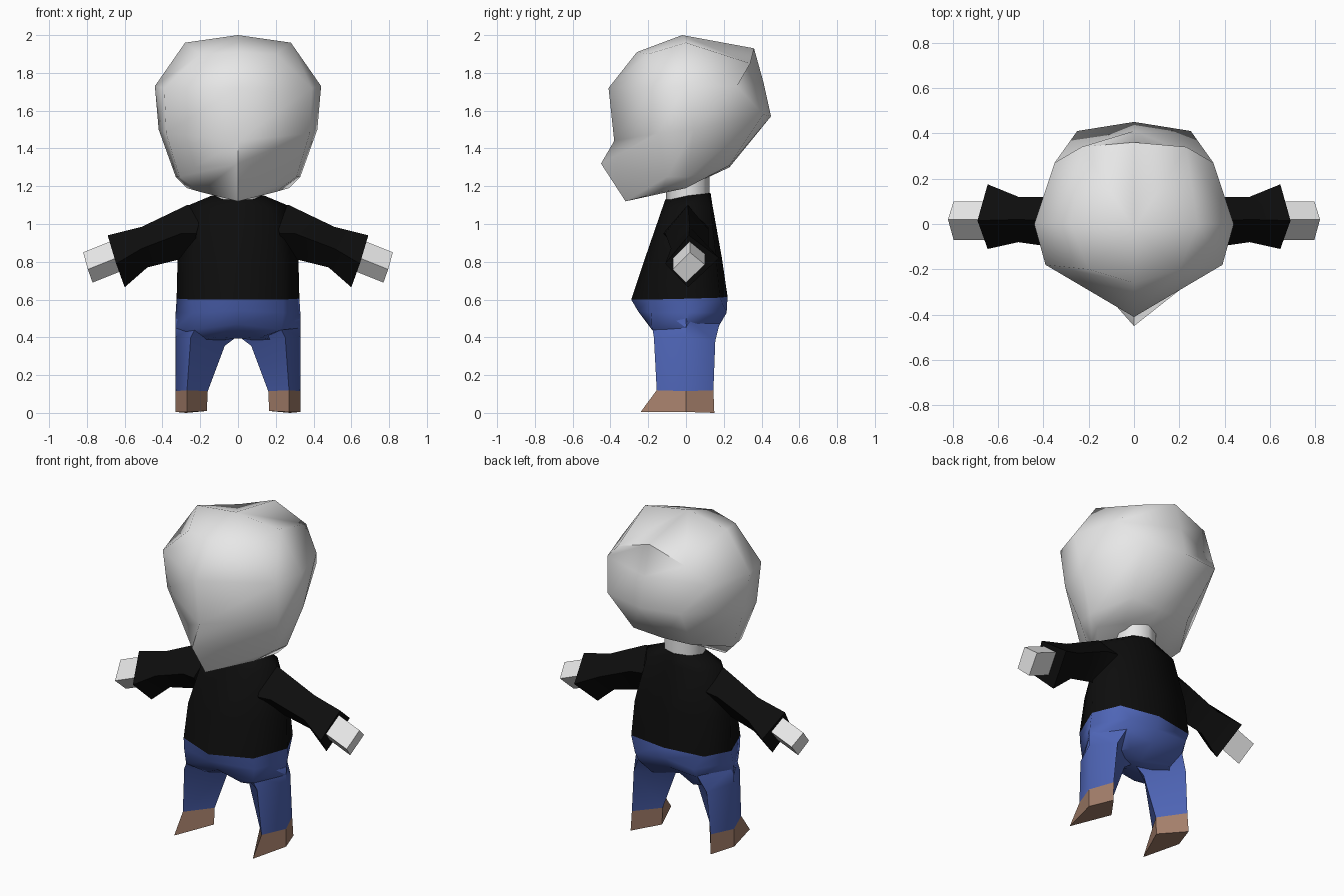
import bpy, bmesh, math
from mathutils import Vector

old = bpy.data.objects.get("Cube")
if old:
    bpy.data.objects.remove(old)


def material(name, r, g, b):
    m = bpy.data.materials.new(name)
    m.use_nodes = True
    m.diffuse_color = (r, g, b, 1)
    shader = m.node_tree.nodes["Principled BSDF"]
    shader.inputs["Base Color"].default_value = (r, g, b, 1)
    shader.inputs["Roughness"].default_value = 0.9
    return m


skin = material("pale_grey_skin", 0.8, 0.8, 0.8)
black = material("black_cloth", 0.004, 0.004, 0.004)
denim = material("blue_denim", 0.077, 0.13, 0.47)
leather = material("brown_leather", 0.37, 0.21, 0.145)


def loft(name, rings, mat, pole=None, angle=60):
    """Skin closed rings of points; close the far end with a cap or a pole."""
    bm = bmesh.new()
    loops = [[bm.verts.new(p) for p in ring] for ring in rings]
    n = len(loops[0])
    for low, high in zip(loops, loops[1:]):
        for i in range(n):
            j = (i + 1) % n
            bm.faces.new((low[i], low[j], high[j], high[i]))
    bm.faces.new(loops[0][::-1])
    if pole:
        tip = bm.verts.new(pole)
        for i in range(n):
            bm.faces.new((loops[-1][i], loops[-1][(i + 1) % n], tip))
    else:
        bm.faces.new(loops[-1])
    bmesh.ops.recalc_face_normals(bm, faces=bm.faces)
    mesh = bpy.data.meshes.new(name)
    bm.to_mesh(mesh)
    bm.free()
    mesh.materials.append(mat)
    ob = bpy.data.objects.new(name, mesh)
    bpy.context.collection.objects.link(ob)
    bpy.ops.object.select_all(action="DESELECT")
    ob.select_set(True)
    bpy.context.view_layer.objects.active = ob
    bpy.ops.object.shade_smooth_by_angle(angle=math.radians(angle))
    return ob


def whole(half):
    """Complete a half ring that runs from front centre to back centre."""
    return half + [(-x, y, z) for x, y, z in half[-2:0:-1]]


def pair(name, rings, mat, angle=60):
    """Make a part on the left side and mirror it to the right."""
    for side, s in (("left", 1), ("right", -1)):
        loft(side + "_" + name, [[(s * x, y, z) for x, y, z in r] for r in rings], mat, angle=angle)


# Head: jaw to crown, with a ridge down the face
head = [
    [(0, -.32, 1.12), (.2, -.13, 1.17), (.27, 0, 1.19), (.14, .07, 1.23), (0, .08, 1.23)],
    [(0, -.45, 1.32), (.31, -.1, 1.25), (.33, .01, 1.25), (.2, .23, 1.31), (0, .23, 1.3)],
    [(0, -.38, 1.44), (.38, -.15, 1.48), (.42, .04, 1.5), (.25, .41, 1.58), (0, .45, 1.57)],
    [(0, -.41, 1.72), (.39, -.18, 1.72), (.44, 0, 1.73), (.35, .27, 1.73), (0, .41, 1.75)],
    [(0, -.26, 1.91), (.2, -.2, 1.9), (.28, 0, 1.96), (.23, .34, 1.85), (0, .36, 1.93)],
]
loft("head", [whole(r) for r in head], skin, pole=(0, -.02, 2), angle=65)

# Neck
neck = [[(.12 * math.cos(a * math.tau / 8), .01 + .115 * math.sin(a * math.tau / 8), z)
         for a in range(8)] for z in (1.08, 1.26)]
loft("neck", neck, skin)

# Shirt body, flaring forward to the hem
waist = [(0, -.29, .6), (.24, -.19, .6), (.325, .02, .605), (.25, .18, .61), (0, .22, .615)]
shirt = [
    waist,
    [(0, -.22, .81), (.23, -.16, .81), (.32, .02, .81), (.24, .16, .82), (0, .19, .82)],
    [(0, -.12, 1.1), (.17, -.1, 1.08), (.26, .01, 1.1), (.18, .13, 1.09), (0, .14, 1.1)],
    [(0, -.11, 1.13), (.09, -.08, 1.13), (.14, .01, 1.15), (.09, .1, 1.16), (0, .13, 1.165)],
]
loft("shirt_body", [whole(r) for r in shirt], black)

# Sleeves: diamond sections widening at the cuff
pair("sleeve", [
    [(.18, .01, 1.1), (.22, .12, .98), (.24, .01, .81), (.22, -.12, .95)],
    [(.27, .01, 1.1), (.3, .12, .97), (.32, .01, .81), (.3, -.11, .95)],
    [(.51, .02, .985), (.51, .12, .88), (.48, .02, .77), (.51, -.08, .87)],
    [(.69, .015, .94), (.645, .175, .82), (.6, .01, .665), (.645, -.11, .79)],
], black)

# Hands: plain square blocks
tip = [Vector(p) for p in ((.82, .02, .85), (.795, .1, .785), (.77, 0, .69), (.795, -.07, .76))]
pair("hand", [[p + Vector((-.2, 0, .08)) for p in tip], tip], skin, angle=30)

# Trouser seat
seat = [
    [(0, -.06, .395), (.12, -.14, .4), (.3, 0, .36), (.14, .13, .39), (0, .06, .395)],
    [(0, -.2, .47), (.23, -.18, .44), (.33, 0, .45), (.2, .18, .47), (0, .16, .47)],
    [(0, -.255, .54), (.24, -.185, .53), (.33, .01, .53), (.2, .215, .53), (0, .2, .54)],
    waist,
]
loft("trouser_seat", [whole(r) for r in seat], denim)

# Trouser legs and pointed shoes share the ankle section
ankle = [(.27, -.155, .12), (.16, 0, .115), (.27, .145, .12), (.33, 0, .115)]
pair("trouser_leg", [
    ankle,
    [(.25, -.17, .4), (.07, 0, .355), (.25, .155, .38), (.33, 0, .4)],
    [(.22, -.18, .46), (.01, 0, .4), (.2, .18, .48), (.33, 0, .5)],
], denim)
pair("shoe", [
    [(.27, -.24, .005), (.165, 0, .01), (.275, .15, 0), (.33, 0, .005)],
    ankle,
], leather, angle=30)
